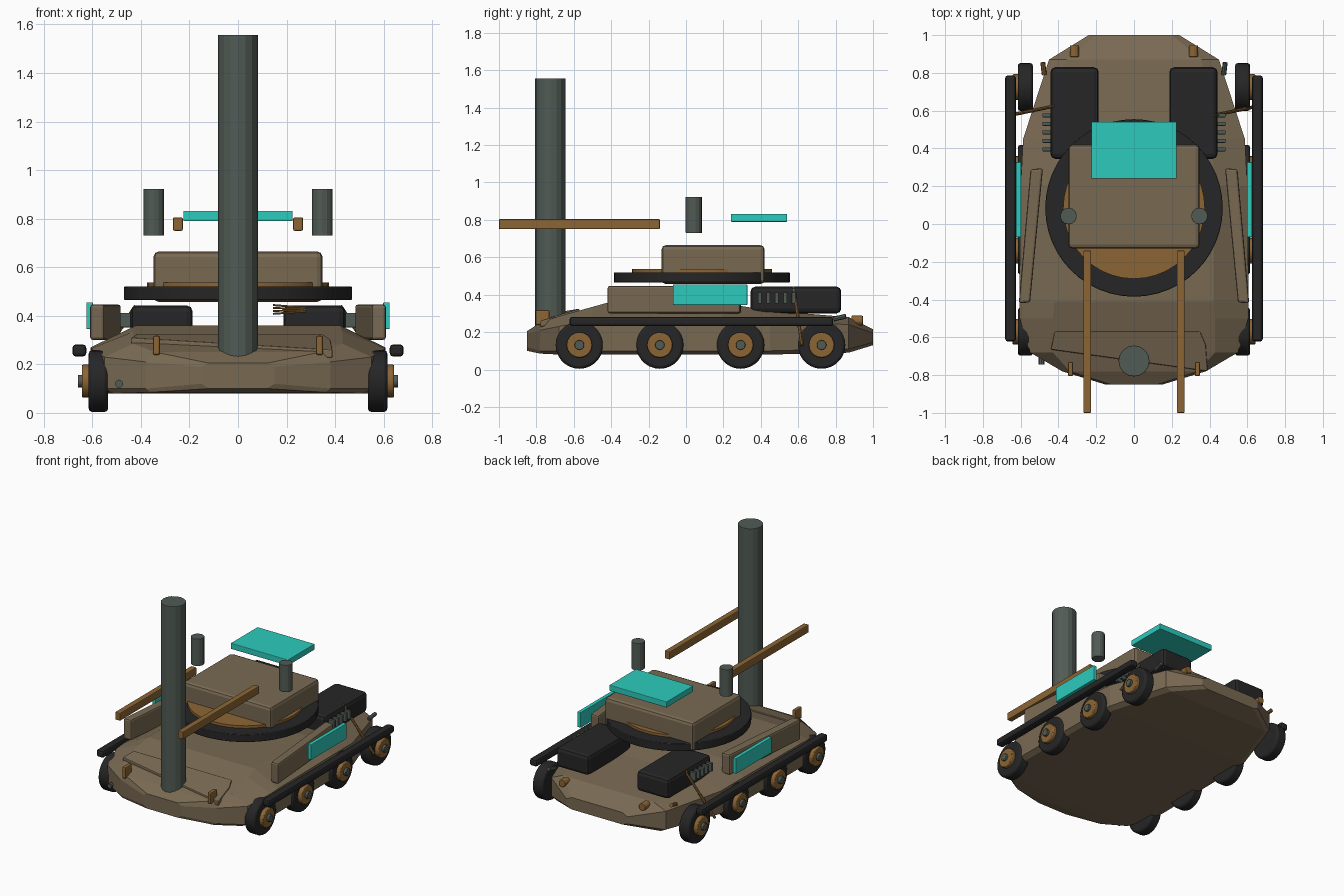
import bpy, bmesh, math
from mathutils import Vector

if "Cube" in bpy.data.objects:
    bpy.data.objects.remove(bpy.data.objects["Cube"])


def mat(name, col):
    m = bpy.data.materials.new(name)
    m.diffuse_color = (*col, 1)
    m.use_nodes = True
    m.node_tree.nodes["Principled BSDF"].inputs["Base Color"].default_value = m.diffuse_color
    return m


TAN = mat("hull tan", (0.190, 0.142, 0.085))
DARK = mat("rubber black", (0.019, 0.019, 0.020))
BROWN = mat("rust brown", (0.262, 0.130, 0.035))
GREY = mat("gun grey", (0.083, 0.105, 0.090))
CYAN = mat("turquoise", (0.026, 0.600, 0.510))


def finish(name, bm, m, bevel=0, seg=2, smooth=False):
    bmesh.ops.recalc_face_normals(bm, faces=bm.faces)
    me = bpy.data.meshes.new(name)
    bm.to_mesh(me)
    bm.free()
    me.materials.append(m)
    ob = bpy.data.objects.new(name, me)
    bpy.context.collection.objects.link(ob)
    if bevel:
        b = ob.modifiers.new("bevel", 'BEVEL')
        b.width, b.segments, b.limit_method = bevel, seg, 'ANGLE'
        b.angle_limit = math.radians(35)
    if smooth:
        bpy.context.view_layer.objects.active = ob
        ob.select_set(True)
        bpy.ops.object.shade_smooth_by_angle(angle=math.radians(35))
        ob.select_set(False)
    return ob


def box(name, x, y, z, m, bevel=0.006):
    """Box from (min, max) ranges."""
    bm = bmesh.new()
    bmesh.ops.create_cube(bm, size=1)
    for v in bm.verts:
        for i, r in enumerate((x, y, z)):
            v.co[i] = (r[0] + r[1]) / 2 + v.co[i] * (r[1] - r[0])
    return finish(name, bm, m, bevel)


def rod(name, a, b, r, m, n=16, bevel=0, smooth=False):
    """Cylinder between two points."""
    a, b = Vector(a), Vector(b)
    bm = bmesh.new()
    bmesh.ops.create_cone(bm, cap_ends=True, segments=n, radius1=r, radius2=r,
                          depth=(b - a).length)
    rot = (b - a).to_track_quat('Z', 'Y').to_matrix()
    for v in bm.verts:
        v.co = rot @ v.co + (a + b) / 2
    return finish(name, bm, m, bevel, smooth=smooth)


def prism(name, pts, offset, m, bevel=0):
    """Extrude a polygon along an offset vector."""
    bm = bmesh.new()
    f = bm.faces.new([bm.verts.new(p) for p in pts])
    new = bmesh.ops.extrude_face_region(bm, geom=[f])["geom"]
    for v in new:
        if isinstance(v, bmesh.types.BMVert):
            v.co += Vector(offset)
    return finish(name, bm, m, bevel)


# Hull: half cross sections lofted along y (bottom, side low, side high, top)
sections = [
    (-0.85, 0.12, 0.10, 0.15, 0.12, 0.19, 0.12, 0.205),
    (-0.78, 0.36, 0.085, 0.38, 0.10, 0.21, 0.34, 0.25),
    (-0.68, 0.51, 0.08, 0.55, 0.10, 0.23, 0.43, 0.285),
    (-0.50, 0.57, 0.08, 0.605, 0.10, 0.265, 0.43, 0.335),
    (-0.41, 0.57, 0.08, 0.607, 0.10, 0.27, 0.42, 0.36),
    (0.20, 0.57, 0.08, 0.60, 0.10, 0.27, 0.42, 0.355),
    (0.45, 0.55, 0.08, 0.587, 0.10, 0.26, 0.41, 0.315),
    (0.87, 0.41, 0.09, 0.45, 0.11, 0.24, 0.36, 0.28),
    (1.00, 0.20, 0.13, 0.24, 0.145, 0.195, 0.20, 0.215),
]
bm = bmesh.new()
rings = []
for y, bw, bz, sw, sl, sh, tw, tz in sections:
    half = [(bw, bz), (sw, sl), (sw, sh), (tw, tz)]
    loop = half + [(-x, z) for x, z in reversed(half)]
    rings.append([bm.verts.new((x, y, z)) for x, z in loop])
for a, b in zip(rings, rings[1:]):
    for i in range(8):
        j = (i + 1) % 8
        bm.faces.new((a[i], a[j], b[j], b[i]))
bm.faces.new(rings[0])
bm.faces.new(rings[-1])
finish("hull", bm, TAN)

# Skewed plate on the front slope
prism("front_plate", [(-0.44, -0.665, 0.275), (-0.42, -0.57, 0.29), (0.35, -0.57, 0.29),
                      (0.38, -0.64, 0.27), (0.39, -0.78, 0.225)], (0, 0, 0.035), TAN, 0.006)

# Turret ring, inner disc and turret body
rod("turret_ring", (0, 0.085, 0.465), (0, 0.085, 0.52), 0.47, DARK, 48, 0.004, True)
rod("turret_disc", (0, 0.085, 0.50), (0, 0.085, 0.538), 0.375, BROWN, 40, 0, True)
box("turret_body", (-0.348, 0.348), (-0.13, 0.42), (0.457, 0.665), TAN, 0.022)

# Main barrel standing on the nose, top panel
rod("main_barrel", (0, -0.725, 0.225), (0, -0.725, 1.557), 0.082, GREY, 16, 0.003)
box("top_panel", (-0.225, 0.225), (0.24, 0.54), (0.79, 0.832), CYAN, 0.004)

# Small fan of rods under the turret ring
for i in range(4):
    rod("fan_rod", (0.145, 0.05, 0.408 + 0.012 * i), (0.28, 0.08, 0.418 + 0.005 * i),
        0.004, BROWN, 6)

for s in (-1, 1):
    def X(a, b):
        return tuple(sorted((s * a, s * b)))

    # Floating posts and long bars
    rod("roof_post", (s * 0.347, 0.042, 0.73), (s * 0.347, 0.042, 0.923), 0.044, GREY, 14, 0.003)
    box("long_bar", X(0.227, 0.268), (-1.0, -0.14), (0.75, 0.805), BROWN)

    # Rear engine boxes with grille slats
    box("engine_box", X(0.187, 0.442), (0.345, 0.83), (0.30, 0.443), DARK, 0.025)
    for i in range(5):
        y = 0.395 + 0.045 * i
        box("grille_slat", X(0.435, 0.485), (y - 0.01, y + 0.01), (0.352, 0.412), GREY, 0.003)

    # Slanted side boxes and side panels
    prism("side_box", [(s * 0.55, -0.415, 0.30), (s * 0.61, -0.42, 0.30),
                       (s * 0.548, 0.29, 0.30), (s * 0.482, 0.295, 0.30)],
          (0, 0, 0.147), TAN, 0.012)
    box("side_panel", X(0.598, 0.625), (-0.07, 0.328), (0.345, 0.455), CYAN, 0.004)

    # Side rail
    box("side_rail", X(0.625, 0.682), (-0.622, 0.787), (0.232, 0.282), DARK, 0.014)

    # Wheels: tyre, hub and cap
    for y in (-0.57, -0.14, 0.292, 0.725):
        c = 0.131
        rod("tyre", (s * 0.535, y, c), (s * 0.615, y, c), 0.127, DARK, 28, 0.014, True)
        rod("wheel_hub", (s * 0.60, y, c), (s * 0.643, y, c), 0.068, BROWN, 20, 0.006, True)
        rod("hub_cap", (s * 0.64, y, c), (s * 0.66, y, c), 0.026, GREY, 12, 0.003, True)

    # Tow pegs front and rear
    box("front_peg", X(0.322, 0.35), (-0.805, -0.73), (0.238, 0.318), BROWN, 0.008)
    rod("rear_peg", (s * 0.315, 0.885, 0.262), (s * 0.315, 0.945, 0.262), 0.026, BROWN, 10, 0.003)

    # Diagonal strut beside the rear wheel
    rod("strut", (s * 0.42, 0.60 - 0.025 * s, 0.44), (s * 0.635, 0.60 + 0.02 * s, 0.13),
        0.009, BROWN, 8)

    # Rear corner stub
    rod("corner_stub", (s * 0.475, 0.79, 0.27), (s * 0.483, 0.855, 0.285), 0.013,
        BROWN if s < 0 else GREY, 8)

# Front lamp stub
rod("front_stub", (-0.49, -0.66, 0.12), (-0.49, -0.745, 0.12), 0.017, GREY, 10)
